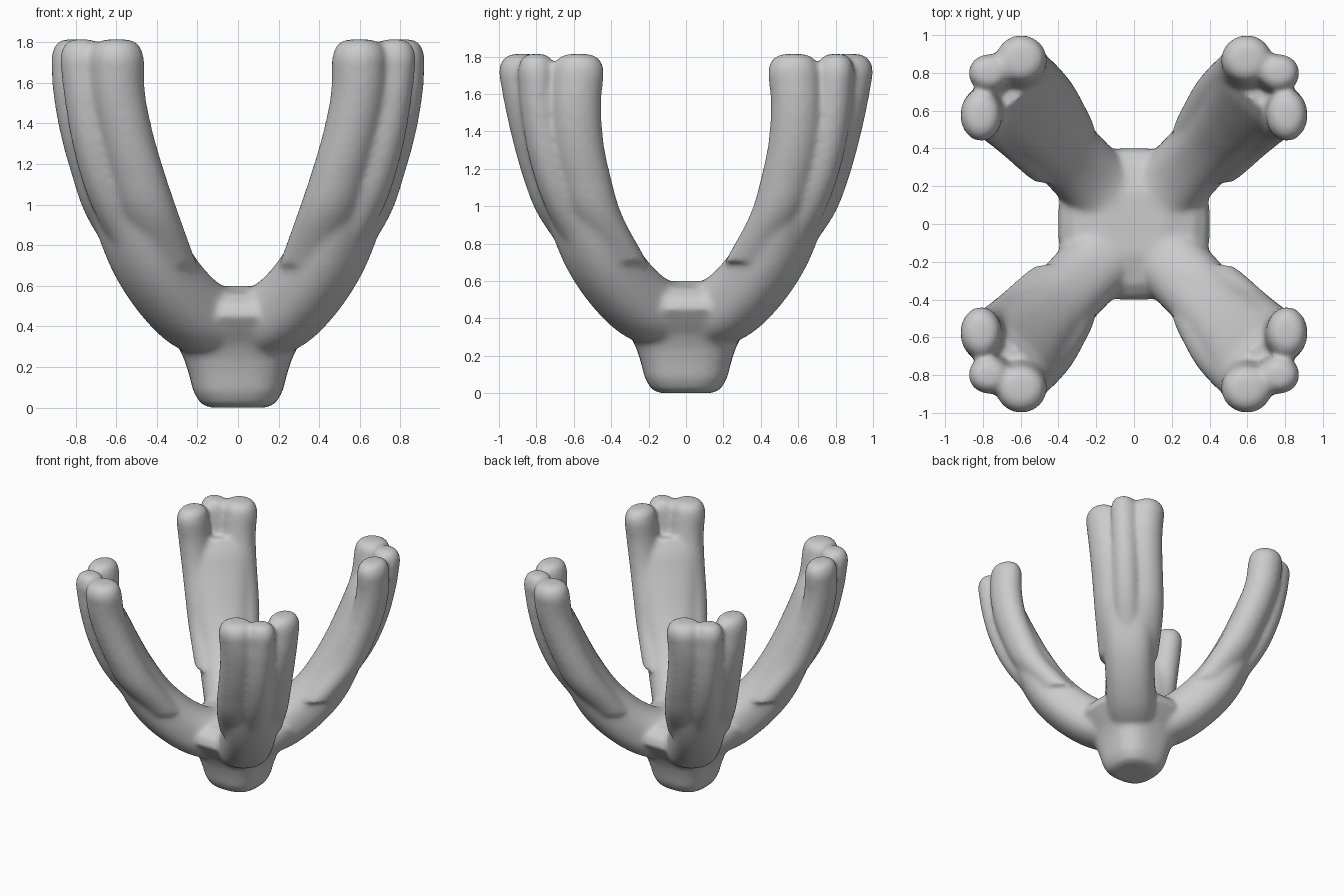
import bpy, bmesh
from math import cos, sin, pi, radians
from mathutils import Vector

if "Cube" in bpy.data.objects:
    bpy.data.objects.remove(bpy.data.objects["Cube"])

SEG = 32
bm = bmesh.new()


def ring(c, u, v, p=2.0):
    """Superellipse cross-section around c with half-axis vectors u and v."""
    out = []
    for i in range(SEG):
        a = 2 * pi * (i + 0.5) / SEG
        ca, sa = cos(a), sin(a)
        k = (abs(ca) ** p + abs(sa) ** p) ** (-1 / p)
        out.append(c + u * (k * ca) + v * (k * sa))
    return out


def loft(rings, sx=1, sy=1):
    """Closed skin over a list of rings, mirrored by sx and sy."""
    rows = [[bm.verts.new((q.x * sx, q.y * sy, q.z)) for q in r] for r in rings]
    faces = [bm.faces.new(rows[0]), bm.faces.new(rows[-1])]
    for a, b in zip(rows, rows[1:]):
        for i in range(SEG):
            j = (i + 1) % SEG
            faces.append(bm.faces.new((a[i], a[j], b[j], b[i])))
    bmesh.ops.recalc_face_normals(bm, faces=faces)


def smooth_path(pts, n=6):
    """Catmull-Rom interpolation of tuples."""
    vs = [Vector(p) for p in pts]
    vs = [vs[0] * 2 - vs[1]] + vs + [vs[-1] * 2 - vs[-2]]
    out = []
    for a, b, c, d in zip(vs, vs[1:], vs[2:], vs[3:]):
        for i in range(n):
            t = i / n
            out.append(0.5 * (2 * b + (c - a) * t + (2 * a - 5 * b + 4 * c - d) * t**2
                              + (3 * b - a - 3 * c + d) * t**3))
    return out + [vs[-2]]


# arm: (distance from axis, height, half thickness, half width)
ARM = [(0, .41, .17, .20), (.25, .44, .18, .195), (.45, .555, .18, .19),
       (.64, .75, .175, .195), (.78, 1.0, .155, .21), (.88, 1.25, .13, .23),
       (.945, 1.45, .105, .24), (.965, 1.56, .06, .22)]
# fingers: (x, y, z, half size x, half size y)
FINGERS = [
    [(.34, .475, .70, .14, .14), (.44, .645, .95, .15, .145), (.50, .735, 1.15, .142, .135),
     (.555, .795, 1.35, .138, .132), (.592, .842, 1.55, .135, .13), (.597, .872, 1.72, .135, .13)],
    [(.46, .345, .70, .14, .14), (.62, .48, .95, .13, .14), (.70, .54, 1.15, .12, .14),
     (.76, .578, 1.35, .115, .137), (.797, .588, 1.55, .113, .136), (.81, .575, 1.72, .11, .138)],
    [(.50, .525, .72, .08, .08), (.625, .655, 1.0, .10, .10), (.70, .735, 1.25, .105, .103),
     (.745, .78, 1.5, .107, .102), (.768, .80, 1.72, .11, .10)],
]

# central base and hub: (height, half width)
BASE = [(0, .14), (.02, .185), (.08, .22), (.16, .24), (.24, .265), (.31, .30), (.38, .355),
        (.45, .405), (.51, .385), (.56, .32), (.60, .16)]
loft([ring(Vector((0, 0, z)), Vector((w, 0, 0)), Vector((0, w, 0)), 2.8) for z, w in BASE])

radial = Vector((cos(radians(46.5)), sin(radians(46.5)), 0))
side = Vector((-radial.y, radial.x, 0))
for sx in (1, -1):
    for sy in (1, -1):
        # arm with palm
        path = smooth_path(ARM)
        rings = []
        for i, q in enumerate(path):
            a, b = path[max(i - 1, 0)], path[min(i + 1, len(path) - 1)]
            tan = (radial * (b[0] - a[0]) + Vector((0, 0, b[1] - a[1]))).normalized()
            rings.append(ring(radial * q[0] + Vector((0, 0, q[1])),
                              side * q[3], tan.cross(side) * q[2], 2.4))
        loft(rings, sx, sy)
        # three fingers with rounded tips
        for f in FINGERS:
            x, y, z, rx, ry = f[-1]
            rings = [ring(Vector(q[:3]), Vector((q[3], 0, 0)), Vector((0, q[4], 0)))
                     for q in smooth_path(f)]
            for h, k in ((1.76, .93), (1.79, .8), (1.806, .62), (1.814, .35)):
                rings.append(ring(Vector((x, y, h)), Vector((rx * k, 0, 0)), Vector((0, ry * k, 0))))
            loft(rings, sx, sy)

mesh = bpy.data.meshes.new("four_armed_holder")
bm.to_mesh(mesh)
bm.free()
obj = bpy.data.objects.new("four_armed_holder", mesh)
bpy.context.collection.objects.link(obj)

# fuse all parts into one soft surface
rm = obj.modifiers.new("fuse", 'REMESH')
rm.mode = 'VOXEL'
rm.voxel_size = 0.016
rm.use_smooth_shade = True
sm = obj.modifiers.new("soften", 'SMOOTH')
sm.factor = 0.5
sm.iterations = 14
